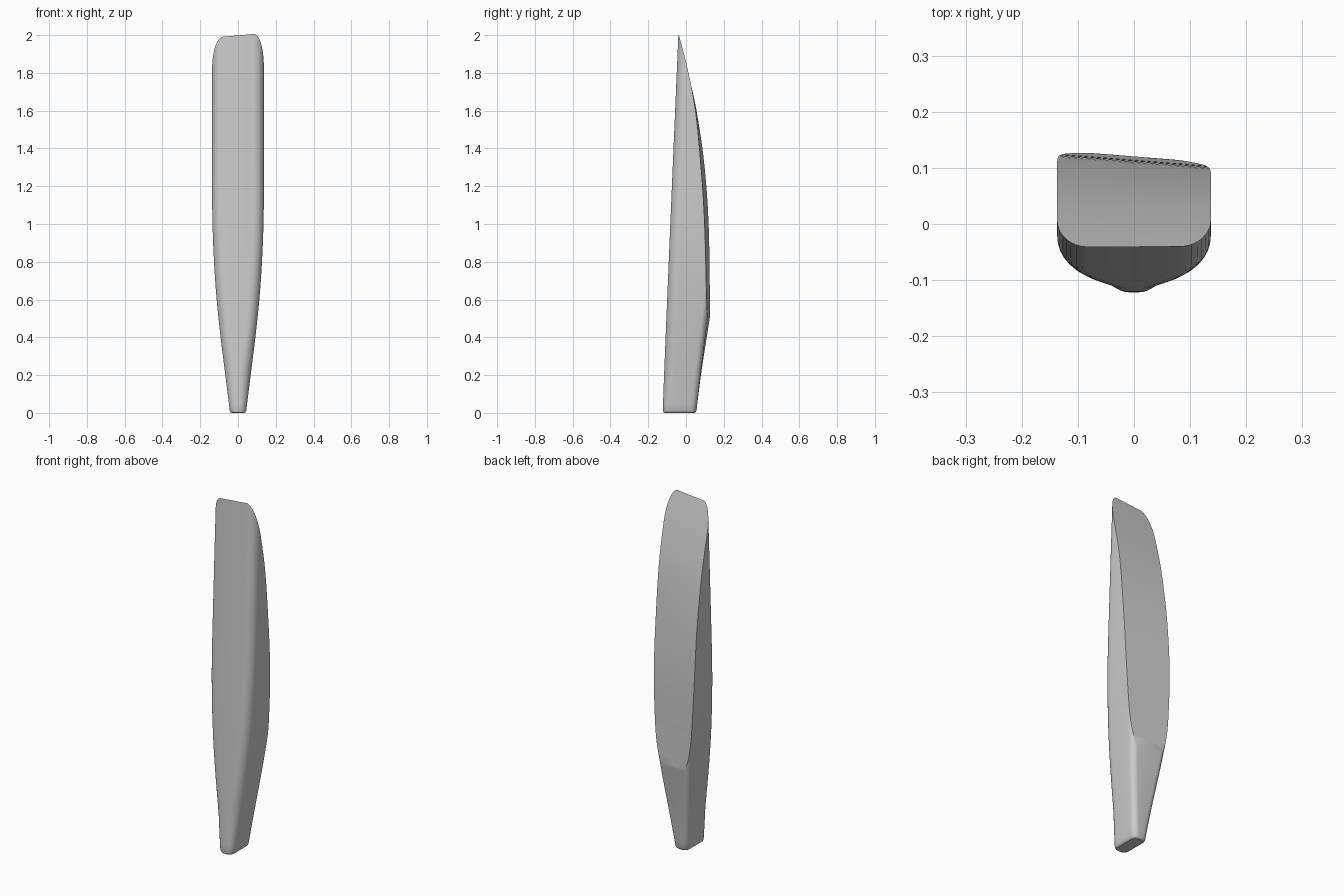
import bpy, bmesh, math

cube = bpy.data.objects.get("Cube")
if cube:
    bpy.data.objects.remove(cube, do_unlink=True)


def curve(keys, z):
    """Smooth value at height z through (height, value) keys."""
    i = 0
    while i < len(keys) - 2 and z > keys[i + 1][0]:
        i += 1

    def slope(j):
        a, b = keys[max(j - 1, 0)], keys[min(j + 1, len(keys) - 1)]
        return (b[1] - a[1]) / (b[0] - a[0])

    (z0, v0), (z1, v1) = keys[i], keys[i + 1]
    h = z1 - z0
    t = (z - z0) / h
    return ((1 + 2 * t) * (1 - t) ** 2 * v0 + t * (1 - t) ** 2 * h * slope(i)
            + t * t * (3 - 2 * t) * v1 + t * t * (t - 1) * h * slope(i + 1))


def make_object(name, bm):
    bmesh.ops.recalc_face_normals(bm, faces=bm.faces)
    mesh = bpy.data.meshes.new(name)
    bm.to_mesh(mesh)
    bm.free()
    obj = bpy.data.objects.new(name, mesh)
    bpy.context.collection.objects.link(obj)
    return obj


def loft(name, rings):
    """Closed solid through rings of equal point count."""
    bm = bmesh.new()
    loops = [[bm.verts.new(p) for p in ring] for ring in rings]
    n = len(loops[0])
    for a, b in zip(loops, loops[1:]):
        for i in range(n):
            j = (i + 1) % n
            bm.faces.new((a[i], a[j], b[j], b[i]))
    bm.faces.new(loops[0])
    bm.faces.new(loops[-1])
    return make_object(name, bm)


# Body profiles along the height
WIDTH = [(0, .042), (.2, .067), (.4, .092), (.6, .113), (.8, .127),
         (1.0, .135), (1.2, .137), (2.2, .137)]
FRONT = [(0, -.122), (.1, -.12), (1, -.083), (2.2, -.032)]
BACK = [(0, .054), (.2, .078), (.53, .124), (.8, .16), (2.2, .34)]
# Bevelled biting face: depth and sideways twist
BITE = [(.3, .128), (.55, .119), (1, .109), (1.3, .089), (1.6, .053),
        (1.8, .012), (2, -.041), (2.2, -.1)]
TWIST = [(.3, .08), (.55, .08), (1.3, .07), (1.6, .02), (2, -.03), (2.2, -.03)]


def section(z, inset=0):
    """Rounded, slightly skewed cross-section of the tooth."""
    w = curve(WIDTH, z) - inset
    front = curve(FRONT, z) + inset
    back = curve(BACK, z) - inset
    skew = .08 * min(z / .5, 1)
    points = []
    corners = [(1, 1, 0), (-1, 1, 90), (-1, -1, 180), (1, -1, 270)]
    for sx, sy, start in corners:
        r = min(.032, w * .7) if sy > 0 else min(.055, w * .8)
        cx = sx * (w - r)
        cy = back - r if sy > 0 else front + r
        for i in range(9):
            a = math.radians(start + i * 90 / 8)
            x, y = cx + r * math.cos(a), cy + r * math.sin(a)
            points.append((x, y - (skew * x if sy > 0 else 0), z))
    return points


# Tooth body with a softened root end
rings = [section(0, .008), section(.004, .003), section(.012)]
rings += [section(.05 * k) for k in range(1, 44)]
tooth = loft("tooth", rings)

# Cutter that shaves the curved biting face from the back
columns = [-.2 + .1 * i for i in range(5)]
cut_rings = []
for k in range(46):
    z = .3 + 1.9 * k / 45
    ring = [(x, curve(BITE, z) - curve(TWIST, z) * x, z) for x in columns]
    cut_rings.append(ring + [(.2, .6, z), (-.2, .6, z)])
cutter = loft("bite_cutter", cut_rings)
cutter.hide_render = True

cut = tooth.modifiers.new("bite", "BOOLEAN")
cut.operation = "DIFFERENCE"
cut.solver = "EXACT"
cut.object = cutter
bpy.ops.object.select_all(action="DESELECT")
tooth.select_set(True)
bpy.context.view_layer.objects.active = tooth
bpy.ops.object.modifier_apply(modifier="bite")
bpy.data.objects.remove(cutter, do_unlink=True)

# Plain grey enamel
enamel = bpy.data.materials.new("grey enamel")
enamel.use_nodes = True
grey = (.6, .6, .6, 1)
enamel.diffuse_color = grey
enamel.node_tree.nodes["Principled BSDF"].inputs["Base Color"].default_value = grey
tooth.data.materials.clear()
tooth.data.materials.append(enamel)
bpy.ops.object.shade_smooth_by_angle(angle=math.radians(30))
